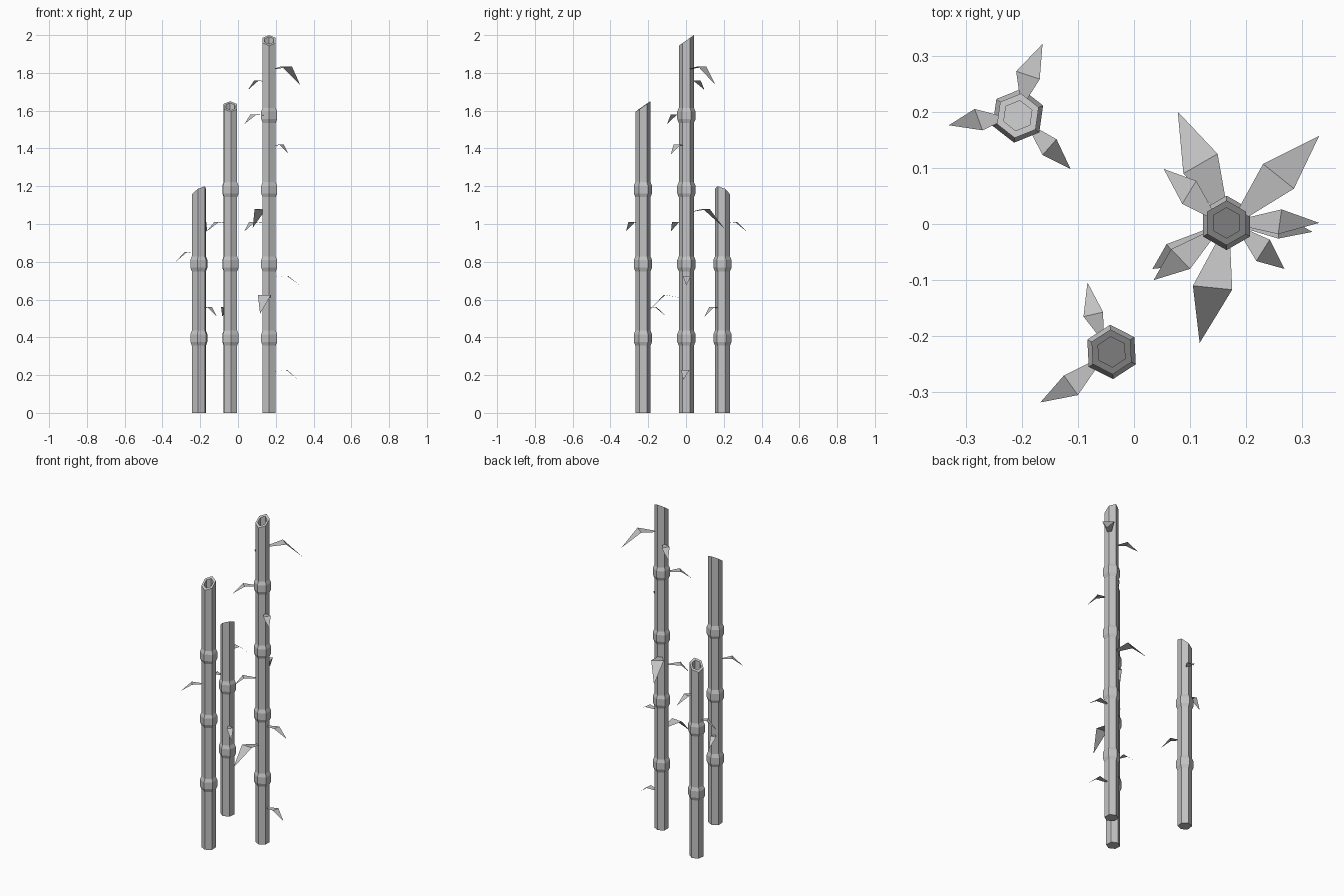
import bpy
import bmesh
from math import cos, sin, pi, radians
from mathutils import Vector

cube = bpy.data.objects.get("Cube")
if cube:
    bpy.data.objects.remove(cube, do_unlink=True)

# Single flat grey for stalks and leaves
grey = bpy.data.materials.new("plain_grey")
grey.use_nodes = True
grey.diffuse_color = (0.55, 0.55, 0.55, 1)
grey.node_tree.nodes["Principled BSDF"].inputs["Base Color"].default_value = grey.diffuse_color

SIDES = 6
RADIUS, NODE_RADIUS, INNER_RADIUS = 0.04, 0.0485, 0.027
SLOPE = 0.7          # slant of the cut top
NODE_STEP = 0.393    # spacing of the swollen joints


def finish(name, bm):
    mesh = bpy.data.meshes.new(name)
    bm.to_mesh(mesh)
    bm.free()
    mesh.materials.append(grey)
    obj = bpy.data.objects.new(name, mesh)
    bpy.context.collection.objects.link(obj)
    return obj


def make_stalk(name, x, y, height, turn, joints):
    """Six-sided cane with swollen joints and a slanted hollow end."""
    bm = bmesh.new()

    def ring(radius, z, slope=0):
        verts = []
        for i in range(SIDES):
            a = pi / 2 + i * 2 * pi / SIDES
            ly = radius * sin(a)
            verts.append(bm.verts.new((radius * cos(a), ly, z + slope * (ly - RADIUS))))
        return verts

    rings = [ring(RADIUS, 0)]
    for j in range(1, joints + 1):
        z = j * NODE_STEP + 0.003
        for r, dz in ((RADIUS, -0.04), (NODE_RADIUS, -0.02),
                      (NODE_RADIUS, 0.02), (RADIUS, 0.04)):
            rings.append(ring(r, z + dz))
    rings.append(ring(RADIUS, height, SLOPE))
    rings.append(ring(INNER_RADIUS, height, SLOPE))
    rings.append(ring(INNER_RADIUS, height - 0.1, SLOPE))
    for low, high in zip(rings, rings[1:]):
        for i in range(SIDES):
            k = (i + 1) % SIDES
            bm.faces.new((low[i], low[k], high[k], high[i]))
    bm.faces.new(rings[0][::-1])
    bm.faces.new(rings[-1])
    obj = finish(name, bm)
    obj.location = (x, y, 0)
    obj.rotation_euler.z = radians(turn)


def make_leaf(name, base, side_a, side_b, tip, z, big):
    """Folded leaf: narrow stem end, wide crease, drooping tip."""
    rise, drop = (0.015, 0.085) if big else (0.006, 0.045)
    a = Vector((*side_a, z + rise))
    b = Vector((*side_b, z + rise))
    root = Vector((*base, z))
    half = (a - b) * 0.16
    bm = bmesh.new()
    p, q, va, vb, vt = [bm.verts.new(c) for c in
                        (root + half, root - half, a, b, Vector((*tip, z - drop)))]
    bm.faces.new((p, q, vb, va))
    bm.faces.new((va, vb, vt))
    bmesh.ops.recalc_face_normals(bm, faces=bm.faces)
    if sum(f.normal.z for f in bm.faces) < 0:
        bmesh.ops.reverse_faces(bm, faces=bm.faces)
    finish(name, bm)


# Stalks
make_stalk("tall_stalk", 0.165, 0.002, 2.0, 0, 4)
make_stalk("middle_stalk", -0.04, -0.228, 1.65, 3, 3)
make_stalk("short_stalk", -0.207, 0.193, 1.2, -128, 2)

# Leaves: stem end, two crease corners, tip, height, large or small
leaves = {
    "tall_stalk_leaf": [
        ((0.195, 0.02), (0.23, 0.107), (0.285, 0.063), (0.33, 0.157), 1.82, True),
        ((0.155, 0.03), (0.149, 0.125), (0.088, 0.09), (0.078, 0.2), 1.065, True),
        ((0.16, -0.03), (0.105, -0.11), (0.175, -0.117), (0.117, -0.212), 0.61, True),
        ((0.135, 0.02), (0.111, 0.077), (0.086, 0.036), (0.053, 0.098), 1.755, False),
        ((0.135, -0.02), (0.1, -0.08), (0.066, -0.045), (0.035, -0.1), 1.575, False),
        ((0.135, -0.015), (0.09, -0.074), (0.058, -0.036), (0.033, -0.08), 1.005, False),
        ((0.195, -0.015), (0.242, -0.028), (0.218, -0.066), (0.268, -0.08), 1.415, False),
        ((0.195, 0.003), (0.263, 0.026), (0.257, -0.018), (0.33, 0.002), 0.72, False),
        ((0.195, 0.0), (0.262, 0.018), (0.257, -0.026), (0.318, -0.014), 0.22, False),
    ],
    "middle_stalk_leaf": [
        ((-0.06, -0.195), (-0.09, -0.165), (-0.055, -0.157), (-0.083, -0.104), 0.555, False),
        ((-0.07, -0.25), (-0.125, -0.27), (-0.1, -0.305), (-0.167, -0.318), 1.005, False),
    ],
    "short_stalk_leaf": [
        ((-0.197, 0.225), (-0.21, 0.272), (-0.168, 0.258), (-0.163, 0.321), 1.005, False),
        ((-0.24, 0.188), (-0.284, 0.205), (-0.27, 0.167), (-0.33, 0.176), 0.845, False),
        ((-0.18, 0.168), (-0.138, 0.151), (-0.163, 0.123), (-0.113, 0.098), 0.555, False),
    ],
}
for name, group in leaves.items():
    for i, leaf in enumerate(group, 1):
        make_leaf(f"{name}_{i}", *leaf)
